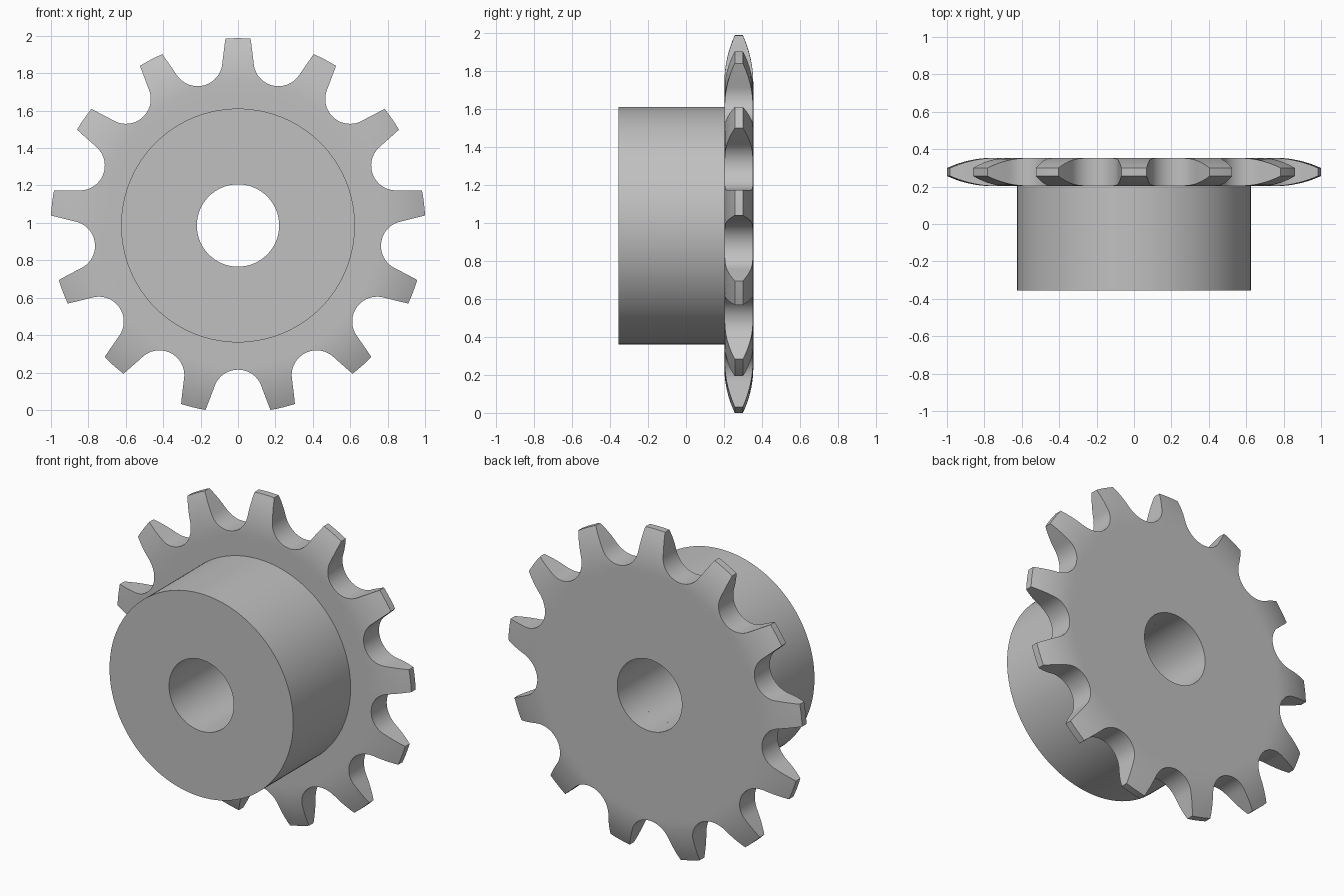
import bpy, bmesh
from math import sin, cos, pi, radians, atan2, hypot, sqrt

TEETH = 13
CENTER_Z = 0.986
BORE_R, HUB_R, TIP_R = 0.22, 0.625, 1.0015
FRONT_Y, PLATE_Y, BACK_Y = -0.356, 0.202, 0.354
MID_Y, HALF = (PLATE_Y + BACK_Y) / 2, (BACK_Y - PLATE_Y) / 2
CROWN_R, CROWN_ARC = 0.75, 0.605      # where the side rounding starts, and its radius
SEAT_R, SEAT_DIST = 0.133, 0.904      # round seat between two teeth

if "Cube" in bpy.data.objects:
    bpy.data.objects.remove(bpy.data.objects["Cube"])

steel = bpy.data.materials.new("grey_steel")
steel.use_nodes = True
grey = (0.53, 0.53, 0.53, 1)
steel.diffuse_color = grey
steel.node_tree.nodes["Principled BSDF"].inputs["Base Color"].default_value = grey


def sweep_around(name, sections):
    """Join closed (radius, y) sections, each at its own angle, into a ring."""
    bm = bmesh.new()
    loops = [[bm.verts.new((r * sin(a), y, CENTER_Z - r * cos(a))) for r, y in section]
             for a, section in sections]
    for i, here in enumerate(loops):
        there = loops[(i + 1) % len(loops)]
        for j in range(len(here)):
            k = (j + 1) % len(here)
            bm.faces.new((here[j], here[k], there[k], there[j]))
    bmesh.ops.recalc_face_normals(bm, faces=bm.faces)
    mesh = bpy.data.meshes.new(name)
    bm.to_mesh(mesh)
    bm.free()
    mesh.materials.append(steel)
    obj = bpy.data.objects.new(name, mesh)
    bpy.context.collection.objects.link(obj)
    bpy.ops.object.select_all(action='DESELECT')
    obj.select_set(True)
    bpy.context.view_layer.objects.active = obj
    bpy.ops.object.shade_smooth_by_angle(angle=radians(30))
    return obj


def half_thickness(r):
    """Flat plate that rounds off towards the tooth tips."""
    d = max(0, r - CROWN_R)
    return HALF - CROWN_ARC + sqrt(CROWN_ARC ** 2 - d * d)


def tooth_outline():
    """(angle, radius) points of one pitch, from one tooth centre to the next."""
    pts = []
    # round seat
    for i in range(13):
        t = radians(70) * i / 12
        pts.append((SEAT_R * sin(t), SEAT_DIST - SEAT_R * cos(t)))
    # slightly bulged flank, tangent to the seat
    u0, v0 = pts[-1]
    u1, v1 = u0 + 0.065 * sin(radians(20)), v0 + 0.065 * cos(radians(20))
    u2, v2 = TIP_R * sin(radians(10)), TIP_R * cos(radians(10))
    for i in range(1, 7):
        t = i / 6
        s = 1 - t
        pts.append((s * s * u0 + 2 * s * t * u1 + t * t * u2,
                    s * s * v0 + 2 * s * t * v1 + t * t * v2))
    half = [(atan2(u, v), hypot(u, v)) for u, v in pts]
    half.append(((half[-1][0] + pi / TEETH) / 2, TIP_R))
    mirrored = [(-a, r) for a, r in reversed(half[1:])]
    return mirrored + half + [(pi / TEETH, TIP_R)]


def plate_section(r_out):
    radii = [BORE_R, CROWN_R - 0.04]
    radii += [CROWN_R + (r_out - CROWN_R) * i / 8 for i in range(9)]
    front = [(r, MID_Y - half_thickness(r)) for r in radii]
    back = [(r, MID_Y + half_thickness(r)) for r in reversed(radii)]
    return front + back


# Toothed plate
outline = tooth_outline()
sweep_around("toothed_plate", [(a + 2 * pi * n / TEETH, plate_section(r))
                               for n in range(TEETH) for a, r in outline])

# Hub with through bore
hub_section = [(BORE_R, FRONT_Y), (HUB_R, FRONT_Y), (HUB_R, PLATE_Y), (BORE_R, PLATE_Y)]
sweep_around("hub", [(2 * pi * i / 128, hub_section) for i in range(128)])
